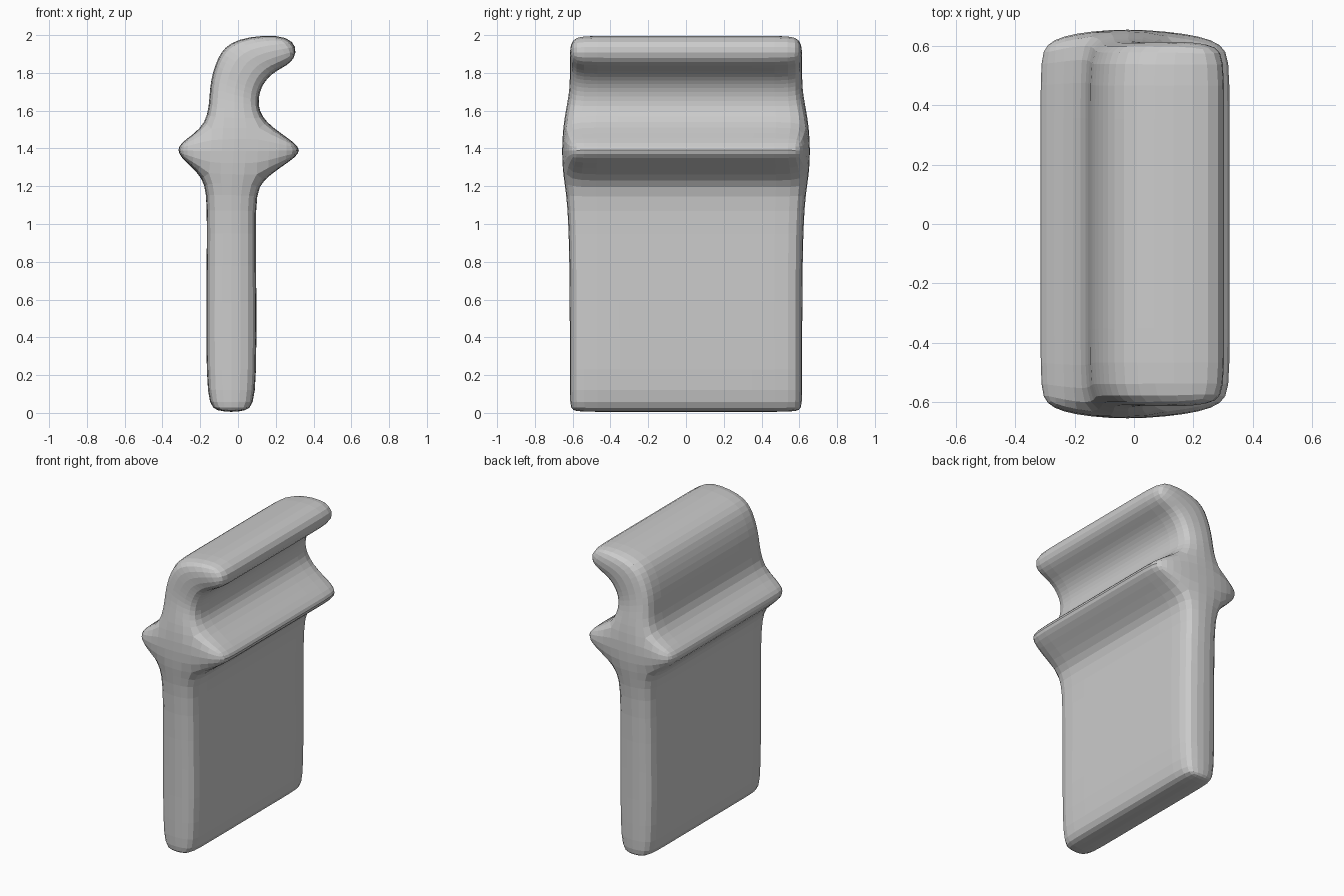
import bpy, bmesh
from mathutils import Vector

cube = bpy.data.objects.get("Cube")
if cube:
    bpy.data.objects.remove(cube, do_unlink=True)

# Cross-section (x, z): up the left side, round the hook, down the right side
left_side = [(-.105, .014), (-.165, .23), (-.165, .95), (-.195, 1.24)]
left_fin = [(-.295, 1.35), (-.295, 1.43)]
hook_back = [(-.18, 1.54), (-.147, 1.72), (-.105, 1.875), (.01, 1.975), (.25, 1.985)]
hook_inside = [(.295, 1.88), (.205, 1.81), (.135, 1.74), (.11, 1.65), (.155, 1.54)]
right_fin = [(.295, 1.43), (.295, 1.35)]
right_side = [(.14, 1.23), (.095, .95), (.095, .23), (.035, .014)]
target = [Vector(p) for p in left_side + left_fin + hook_back
          + hook_inside + right_fin + right_side]
n = len(target)

# Push the cage outwards so that its smoothed surface meets the section
cage = [p.copy() for p in target]
for _ in range(80):
    cage = [cage[i] + target[i] - (cage[i - 1] + 4 * cage[i] + cage[(i + 1) % n]) / 6
            for i in range(n)]

# Rings along y, with the ends bulging where the fins cross the body
core = {3, 6, 15, 18}
bm = bmesh.new()
rings = []
for side, inner in ((-1, False), (-1, True), (1, True), (1, False)):
    rings.append([bm.verts.new((p.x, side * (.5 if inner else .66 if i in core else .62), p.y))
                  for i, p in enumerate(cage)])
for a, b in zip(rings, rings[1:]):
    for i in range(n):
        j = (i + 1) % n
        bm.faces.new((a[i], a[j], b[j], b[i]))

# End caps: a strip up the body and hook, the crossing, and the two fins
caps = [(i, i + 1, n - 2 - i, n - 1 - i) for i in (0, 1, 2, 6, 7, 8, 9)]
caps += [(3, 6, 15, 18), (3, 4, 5, 6), (15, 16, 17, 18)]
for ring in (rings[0], rings[-1]):
    for quad in caps:
        bm.faces.new([ring[i] for i in quad])
bmesh.ops.recalc_face_normals(bm, faces=bm.faces)

mesh = bpy.data.meshes.new("hooked_slab")
bm.to_mesh(mesh)
bm.free()
slab = bpy.data.objects.new("hooked_slab", mesh)
bpy.context.collection.objects.link(slab)
smooth = slab.modifiers.new("rounding", 'SUBSURF')
smooth.levels = smooth.render_levels = 2

# Plain grey
grey = bpy.data.materials.new("light_grey")
grey.use_nodes = True
colour = (.6, .6, .6, 1)
grey.diffuse_color = colour
grey.node_tree.nodes["Principled BSDF"].inputs["Base Color"].default_value = colour
mesh.materials.append(grey)
